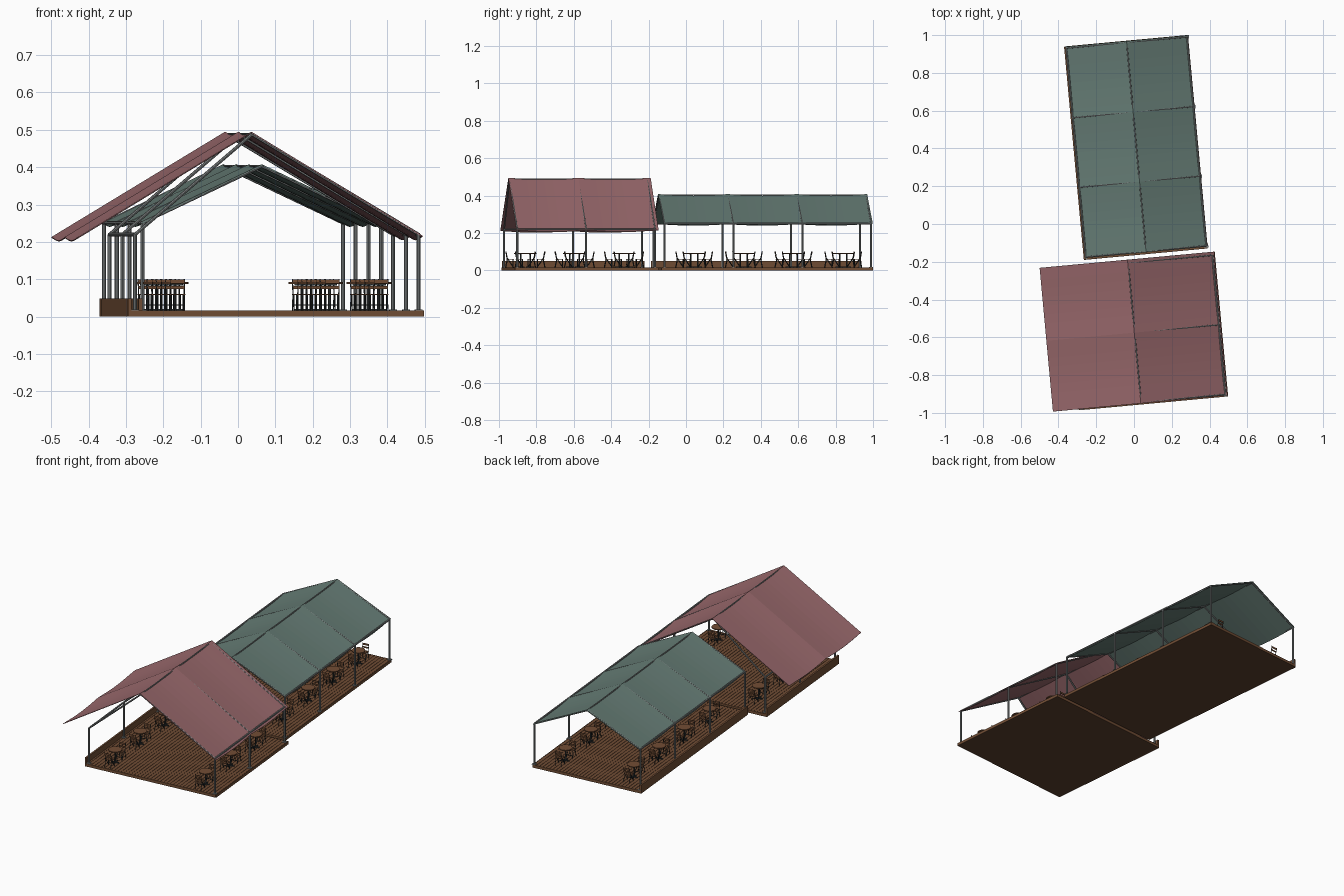
import bpy, bmesh, math
from mathutils import Matrix, Vector

cube = bpy.data.objects.get("Cube")
if cube:
    bpy.data.objects.remove(cube)

TURN = Matrix.Rotation(math.radians(5.3), 4, 'Z')   # whole site is slightly turned
FLOOR = 0.016


def material(name, r, g, b):
    m = bpy.data.materials.new(name)
    m.use_nodes = True
    m.diffuse_color = (r, g, b, 1)
    m.node_tree.nodes["Principled BSDF"].inputs["Base Color"].default_value = (r, g, b, 1)
    return m


RED = material("red_canvas", 0.33, 0.145, 0.155)
GREEN = material("green_canvas", 0.133, 0.205, 0.18)
STEEL = material("grey_steel", 0.21, 0.225, 0.225)
IRON = material("dark_iron", 0.03, 0.036, 0.038)
PLANK = material("deck_wood", 0.165, 0.075, 0.035)
BASE = material("dark_wood", 0.105, 0.052, 0.026)
TABLE = material("table_wood", 0.17, 0.075, 0.035)


def box(bm, x0, x1, y0, y1, z0, z1, mat=0):
    size = Matrix.Diagonal((x1 - x0, y1 - y0, z1 - z0, 1))
    mid = Matrix.Translation(((x0 + x1) / 2, (y0 + y1) / 2, (z0 + z1) / 2))
    made = bmesh.ops.create_cube(bm, size=1, matrix=mid @ size)
    for f in {f for v in made["verts"] for f in v.link_faces}:
        f.material_index = mat


def tube(bm, p, q, r, sides=8, mat=0):
    p, q = Vector(p), Vector(q)
    d = q - p
    mtx = Matrix.Translation((p + q) / 2) @ d.to_track_quat('Z', 'Y').to_matrix().to_4x4()
    made = bmesh.ops.create_cone(bm, cap_ends=True, segments=sides, radius1=r, radius2=r,
                                 depth=d.length, matrix=mtx)
    for f in {f for v in made["verts"] for f in v.link_faces}:
        f.material_index = mat


def mesh_from(bm, name, mats):
    me = bpy.data.meshes.new(name)
    bm.to_mesh(me)
    bm.free()
    for m in mats:
        me.materials.append(m)
    return me


def place(name, me, local=Matrix()):
    ob = bpy.data.objects.new(name, me)
    ob.matrix_world = TURN @ local
    bpy.context.collection.objects.link(ob)
    return ob


def deck(name, x0, x1, y0, y1):
    bm = bmesh.new()
    box(bm, x0, x1, y0, y1, 0, 0.012, 0)
    n = round((x1 - x0) / 0.02)
    w = (x1 - x0) / n
    for i in range(n):
        a = x0 + i * w
        box(bm, a, a + w - 0.002, y0, y1, 0.012, FLOOR, 1)
    # trim boards on the visible edges
    box(bm, x0, x1, y0 - 0.002, y0, 0, FLOOR, 1)
    box(bm, x0, x1, y1, y1 + 0.002, 0, FLOOR, 1)
    box(bm, x1, x1 + 0.002, y0, y1, 0, FLOOR, 1)
    place(name + "_deck", mesh_from(bm, name + "_deck", [BASE, PLANK]))
    # low wall along one side
    bm = bmesh.new()
    box(bm, x0 - 0.002, x0 + 0.008, y0, y1, 0, 0.049)
    place(name + "_low_wall", mesh_from(bm, name + "_low_wall", [PLANK]))


def canopy(name, mat, xs, zs, y0, y1, frames, sag=0.009, steps=8):
    """Canvas hung over the frames, dipping a little between them."""
    ys = [y0]
    for a, b in zip(frames, frames[1:]):
        ys += [a + (b - a) * k / steps for k in range(1 if a == frames[0] else 0, steps)]
    ys.append(y1)
    bm = bmesh.new()
    rows = []
    for i, y in enumerate(ys):
        dip = sag * math.sin(math.pi * (i % steps) / steps)
        rows.append([bm.verts.new((x, y, z - dip)) for x, z in zip(xs, zs)])
    for r, s in zip(rows, rows[1:]):
        for k in range(len(xs) - 1):
            bm.faces.new((r[k], r[k + 1], s[k + 1], s[k]))
    ob = place(name + "_canopy", mesh_from(bm, name + "_canopy", [mat]))
    mod = ob.modifiers.new("thickness", 'SOLIDIFY')
    mod.thickness = 0.003
    mod.offset = -1


def frame(name, xs, zs, frames):
    """Posts, rafters, eave beams and ridge beam."""
    bm = bmesh.new()
    left, top, right = [(x, z) for x, z in zip(xs, zs)]
    for y in frames:
        for x, z in (left, right):
            tube(bm, (x, y, FLOOR), (x, y, z), 0.0055)
            box(bm, x - 0.01, x + 0.01, y - 0.01, y + 0.01, FLOOR, FLOOR + 0.003)
            tube(bm, (x, y, z), (top[0], y, top[1]), 0.0045)
    for (x, z), r in ((left, 0.005), (top, 0.0035), (right, 0.005)):
        tube(bm, (x, frames[0], z), (x, frames[-1], z), r)
    ob = place(name + "_frame", mesh_from(bm, name + "_frame", [STEEL]))


def table_mesh():
    bm = bmesh.new()
    tube(bm, (0, 0, 0.072), (0, 0, 0.077), 0.036, 20, 0)
    tube(bm, (0, 0, 0.004), (0, 0, 0.072), 0.004, 8, 1)
    box(bm, -0.022, 0.022, -0.003, 0.003, 0, 0.005, 1)
    box(bm, -0.003, 0.003, -0.022, 0.022, 0, 0.005, 1)
    box(bm, -0.02, 0.02, -0.003, 0.003, 0.068, 0.072, 1)
    return mesh_from(bm, "cafe_table", [TABLE, IRON])


def chair_mesh():
    """Folding style chair, back towards -y."""
    bm = bmesh.new()
    for s in (-1, 1):
        x = s * 0.018
        tube(bm, (x, 0.02, 0), (x, -0.014, 0.05), 0.0016, 6, 1)
        tube(bm, (x, -0.022, 0), (x, -0.013, 0.042), 0.0016, 6, 1)
        tube(bm, (x, -0.013, 0.042), (x, -0.021, 0.085), 0.0016, 6, 1)
        tube(bm, (x, 0.018, 0), (x, 0.018, 0.042), 0.0016, 6, 1)
    for k in range(4):
        y = -0.017 + k * 0.0095
        box(bm, -0.02, 0.02, y, y + 0.008, 0.042, 0.045, 0)
    box(bm, -0.019, 0.019, -0.022, -0.019, 0.073, 0.083, 0)
    box(bm, -0.019, 0.019, -0.019, -0.016, 0.058, 0.066, 0)
    box(bm, -0.018, 0.018, 0.017, 0.019, 0.014, 0.017, 1)
    return mesh_from(bm, "cafe_chair", [TABLE, IRON])


TABLE_MESH, CHAIR_MESH = table_mesh(), chair_mesh()


def seating(name, xs, ys):
    for x in xs:
        for y in ys:
            place(name + "_table", TABLE_MESH, Matrix.Translation((x, y, FLOOR)))
            for s in (-1, 1):
                spot = Matrix.Translation((x, y + s * 0.058, FLOOR))
                spin = Matrix.Rotation(math.pi if s > 0 else 0, 4, 'Z')
                place(name + "_chair", CHAIR_MESH, spot @ spin)


# front pavilion: wide red canopy reaching out past its frame on one side
front_frames = [-0.943, -0.573, -0.203]
deck("front", -0.382, 0.41, -0.953, -0.187)
canopy("front", RED, (-0.519, -0.052, 0.409), (0.213, 0.495, 0.216), -0.949, -0.185, front_frames)
frame("front", (-0.364, -0.05, 0.398), (0.22, 0.488, 0.22), front_frames)
seating("front", (-0.25, 0.297), (-0.865, -0.6, -0.335))

# back pavilion: longer, lower green canopy
back_frames = [-0.15, 0.22, 0.59, 0.96]
deck("back", -0.28, 0.375, -0.163, 0.968)
canopy("back", GREEN, (-0.274, 0.05, 0.374), (0.252, 0.408, 0.252), -0.155, 0.968, back_frames)
frame("back", (-0.271, 0.05, 0.371), (0.251, 0.403, 0.251), back_frames)
seating("back", (-0.165, 0.25), (0.04, 0.307, 0.573, 0.84))
